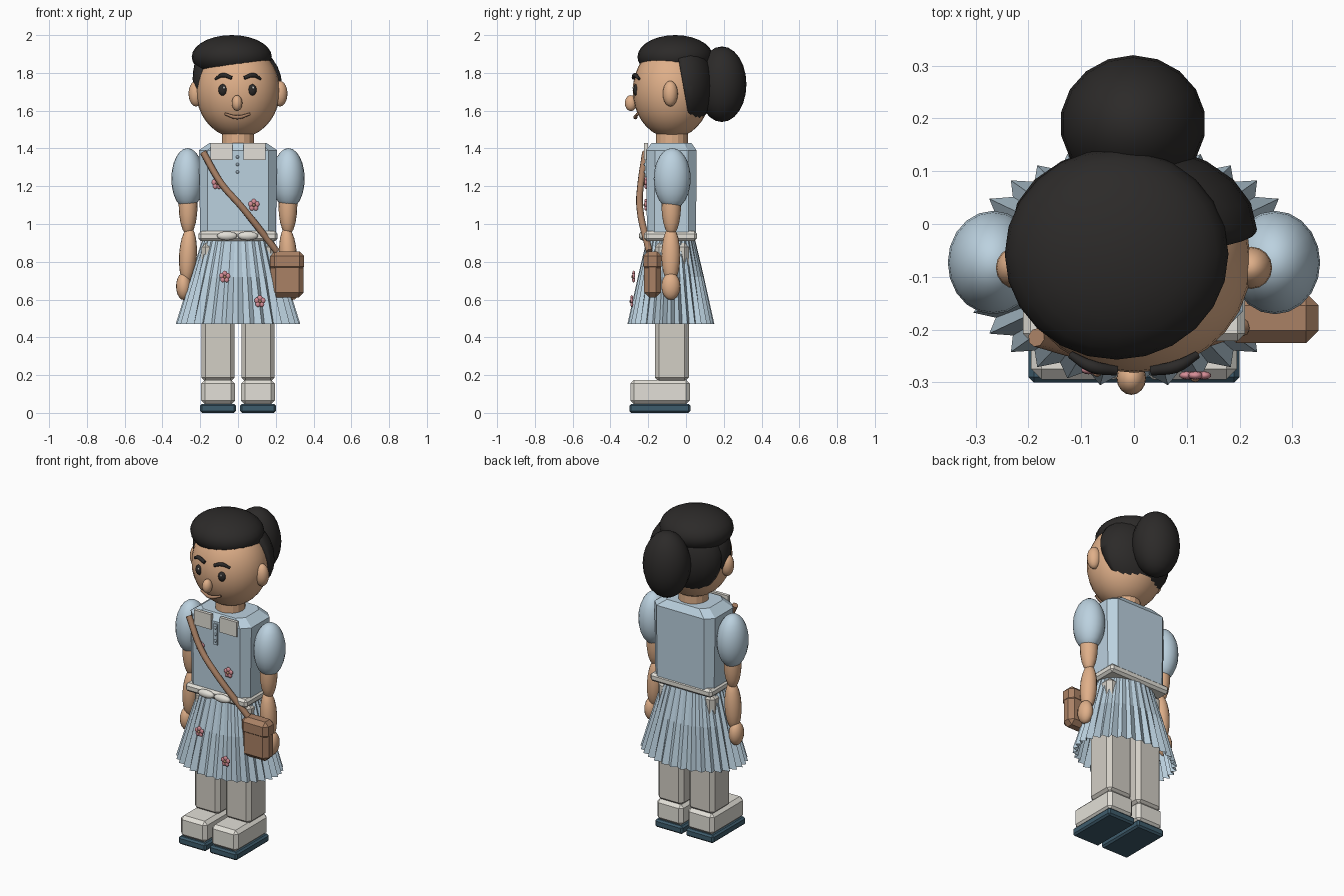
import bpy, bmesh, math
from mathutils import Vector

if "Cube" in bpy.data.objects:
    bpy.data.objects.remove(bpy.data.objects["Cube"])


def material(name, rgb):
    m = bpy.data.materials.new(name)
    m.diffuse_color = (*rgb, 1)
    m.use_nodes = True
    m.node_tree.nodes["Principled BSDF"].inputs["Base Color"].default_value = m.diffuse_color
    return m


SKIN = material("skin", (.74, .43, .25))
BLUE = material("pale_blue", (.50, .64, .74))
HAIR = material("hair", (.025, .023, .022))
WHITE = material("off_white", (.76, .74, .68))
CREAM = material("cream", (.65, .62, .56))
BROWN = material("leather", (.40, .22, .13))
TEAL = material("sole", (.048, .107, .15))
PINK = material("pink", (.68, .27, .31))
GREY = material("button", (.30, .38, .44))


def finish(name, bm, mat, smooth=False):
    bmesh.ops.recalc_face_normals(bm, faces=bm.faces)
    me = bpy.data.meshes.new(name)
    for f in bm.faces:
        f.smooth = smooth
    bm.to_mesh(me)
    bm.free()
    me.materials.append(mat)
    ob = bpy.data.objects.new(name, me)
    bpy.context.collection.objects.link(ob)
    return ob


def ball(name, loc, radii, mat, seg=20, rings=12, cut=None, rot_y=0):
    bm = bmesh.new()
    bmesh.ops.create_uvsphere(bm, u_segments=seg, v_segments=rings, radius=1)
    bmesh.ops.scale(bm, vec=radii, verts=bm.verts)
    bmesh.ops.translate(bm, vec=(0, 0, 0) if rot_y else loc, verts=bm.verts)
    if cut:
        geom = bm.verts[:] + bm.edges[:] + bm.faces[:]
        res = bmesh.ops.bisect_plane(bm, geom=geom, plane_co=cut[0], plane_no=cut[1], clear_outer=True)
        bmesh.ops.edgeloop_fill(bm, edges=[e for e in res["geom_cut"] if isinstance(e, bmesh.types.BMEdge)])
    ob = finish(name, bm, mat, True)
    if rot_y:
        ob.location = loc
        ob.rotation_euler.y = rot_y
    return ob


def block(name, lo, hi, mat, bevel=0.0):
    lo, hi = Vector(lo), Vector(hi)
    bm = bmesh.new()
    bmesh.ops.create_cube(bm, size=1)
    bmesh.ops.scale(bm, vec=hi - lo, verts=bm.verts)
    bmesh.ops.translate(bm, vec=(lo + hi) / 2, verts=bm.verts)
    if bevel:
        bmesh.ops.bevel(bm, geom=bm.edges[:], offset=bevel, segments=1, profile=.5, affect='EDGES')
    return finish(name, bm, mat)


def loft(name, rings, mat, caps=True):
    bm = bmesh.new()
    rows = [[bm.verts.new(p) for p in r] for r in rings]
    n = len(rows[0])
    for a, b in zip(rows, rows[1:]):
        for i in range(n):
            j = (i + 1) % n
            bm.faces.new((a[i], a[j], b[j], b[i]))
    if caps:
        bm.faces.new(rows[0])
        bm.faces.new(rows[-1])
    return finish(name, bm, mat)


def octagon(cy, hx, hy, c, z):
    quad = [(hx, hy - c), (hx - c, hy)]
    pts = quad + [(-x, y) for x, y in quad[::-1]]
    pts += [(-x, -y) for x, y in pts]
    return [(x, y + cy, z) for x, y in pts]


def tube(name, pts, radius, mat, taper=None):
    cu = bpy.data.curves.new(name, 'CURVE')
    cu.dimensions = '3D'
    cu.bevel_depth = radius
    cu.bevel_resolution = 2
    cu.resolution_u = 5
    cu.use_fill_caps = True
    sp = cu.splines.new('BEZIER')
    sp.bezier_points.add(len(pts) - 1)
    for i, (b, p) in enumerate(zip(sp.bezier_points, pts)):
        b.co = p
        b.handle_left_type = b.handle_right_type = 'AUTO'
        b.radius = taper[i] if taper else 1
    cu.materials.append(mat)
    ob = bpy.data.objects.new(name, cu)
    bpy.context.collection.objects.link(ob)
    return ob


# head and hair
ball("head", (0, -.075, 1.705), (.222, .207, .25), SKIN, 28, 18)
ball("hair_cap", (-.033, -.057, 1.885), (.212, .2, .115), HAIR, 24, 14)
ball("hair_back", (0, -.01, 1.735), (.233, .16, .225), HAIR, 20, 14,
     cut=((0, -.045, 1.9), (0, -.39, -.07)))
ball("hair_side_lock", (-.19, -.07, 1.77), (.05, .07, .13), HAIR, 16, 10)
ball("hair_bun", (-.002, .19, 1.74), (.138, .13, .2), HAIR, 18, 12)

# neck, torso and belt
loft("neck", [[(.085 * math.cos(k * math.tau / 16), -.075 + .085 * math.sin(k * math.tau / 16), z)
               for k in range(16)] for z in (1.38, 1.5)], SKIN)
loft("torso", [octagon(-.077, .2, .13, .04, .92), octagon(-.077, .207, .133, .045, 1.39),
               octagon(-.077, .15, .105, .04, 1.43)], BLUE)
block("belt", (-.21, -.222, .91), (.21, .058, .962), WHITE, .014)

# pleated skirt
N = 64
rings = []
for z, rx, ry, depth in ((.93, .185, .125, .03), (.72, .252, .175, .06), (.47, .33, .23, .1)):
    ring = []
    for k in range(N):
        a = k * math.tau / N
        s = 1 - depth * (k % 2)
        ring.append((rx * s * math.cos(a), -.08 + ry * s * math.sin(a), z))
    rings.append(ring)
loft("skirt", rings, BLUE, caps=False)

# paired limbs, shoes, collar, face and bow parts
for s, side in ((-1, "left"), (1, "right")):
    ball(f"ear_{side}", (s * .222, -.083, 1.69), (.04, .04, .068), SKIN, 16, 10)
    ball(f"eye_{side}", (s * .077 - .003, -.262, 1.71), (.024, .018, .031), HAIR, 16, 10)
    ball(f"eye_glint_{side}", (s * .077 + .003, -.279, 1.722), (.006, .004, .007), WHITE, 8, 6)
    tube(f"brow_{side}", [(s * .12, -.248, 1.768), (s * .08, -.27, 1.788), (s * .033, -.278, 1.773)],
         .012, HAIR, (.6, 1, .8))
    ball(f"sleeve_{side}", (s * .267, -.073, 1.24), (.086, .098, .162), BLUE, 20, 12)
    ball(f"upper_arm_{side}", (s * .264, -.078, 1.1), (.05, .052, .16), SKIN, 16, 10)
    ball(f"forearm_{side}", (s * .265, -.08, .835), (.047, .05, .15), SKIN, 16, 10, rot_y=-s * .06)
    ball(f"hand_{side}", (s * .288, -.08, .67), (.04, .05, .072), SKIN, 16, 10)
    x0, x1 = sorted((s * .018, s * .193))
    block(f"trouser_leg_{side}", (x0, -.165, .165), (x1, .015, .9), CREAM, .022)
    block(f"shoe_{side}", (x0 - .002, -.295, .045), (x1 + .002, .02, .175), WHITE, .02)
    block(f"shoe_sole_{side}", (x0 - .007, -.3, 0), (x1 + .007, .023, .048), TEAL, .01)
    c0, c1 = sorted((s * .03, s * .145))
    block(f"collar_{side}", (c0, -.222, 1.338), (c1, -.202, 1.43), WHITE)
    ball(f"bow_loop_{side}", (s * .055 - .003, -.228, .937), (.055, .022, .024), WHITE, 14, 8)

# nose and mouth
ball("nose", (-.005, -.292, 1.64), (.028, .032, .042), SKIN, 16, 10)
tube("mouth", [(-.07, -.258, 1.583), (-.003, -.268, 1.565), (.064, -.258, 1.583)], .011, BROWN, (.6, 1, .6))

# placket and buttons
block("placket", (-.014, -.217, 1.25), (.01, -.2, 1.378), BLUE)
for k in range(3):
    ball(f"button_{k}", (-.002, -.218, 1.275 + .04 * k), (.009, .006, .009), GREY, 10, 6)

# shoulder bag and strap
tube("bag_strap", [(-.185, -.215, 1.38), (-.085, -.24, 1.21), (.02, -.245, 1.09), (.205, -.195, .855)], .018, BROWN)
block("bag", (.172, -.222, .612), (.348, -.132, .845), BROWN, .026)
block("bag_flap", (.17, -.226, .75), (.35, -.13, .855), BROWN, .024)

# flowers on the dress
for n, (fx, fy, fz) in enumerate(((-.11, -.213, 1.215), (.084, -.213, 1.1), (-.07, -.277, .72), (.116, -.287, .59))):
    for k in range(5):
        a = k * math.tau / 5 + .3
        ball(f"flower_{n}_petal_{k}", (fx + .017 * math.cos(a), fy, fz + .018 * math.sin(a)),
             (.014, .008, .015), PINK, 10, 6)
    ball(f"flower_{n}_centre", (fx, fy - .005, fz), (.009, .008, .009), BROWN, 8, 6)
